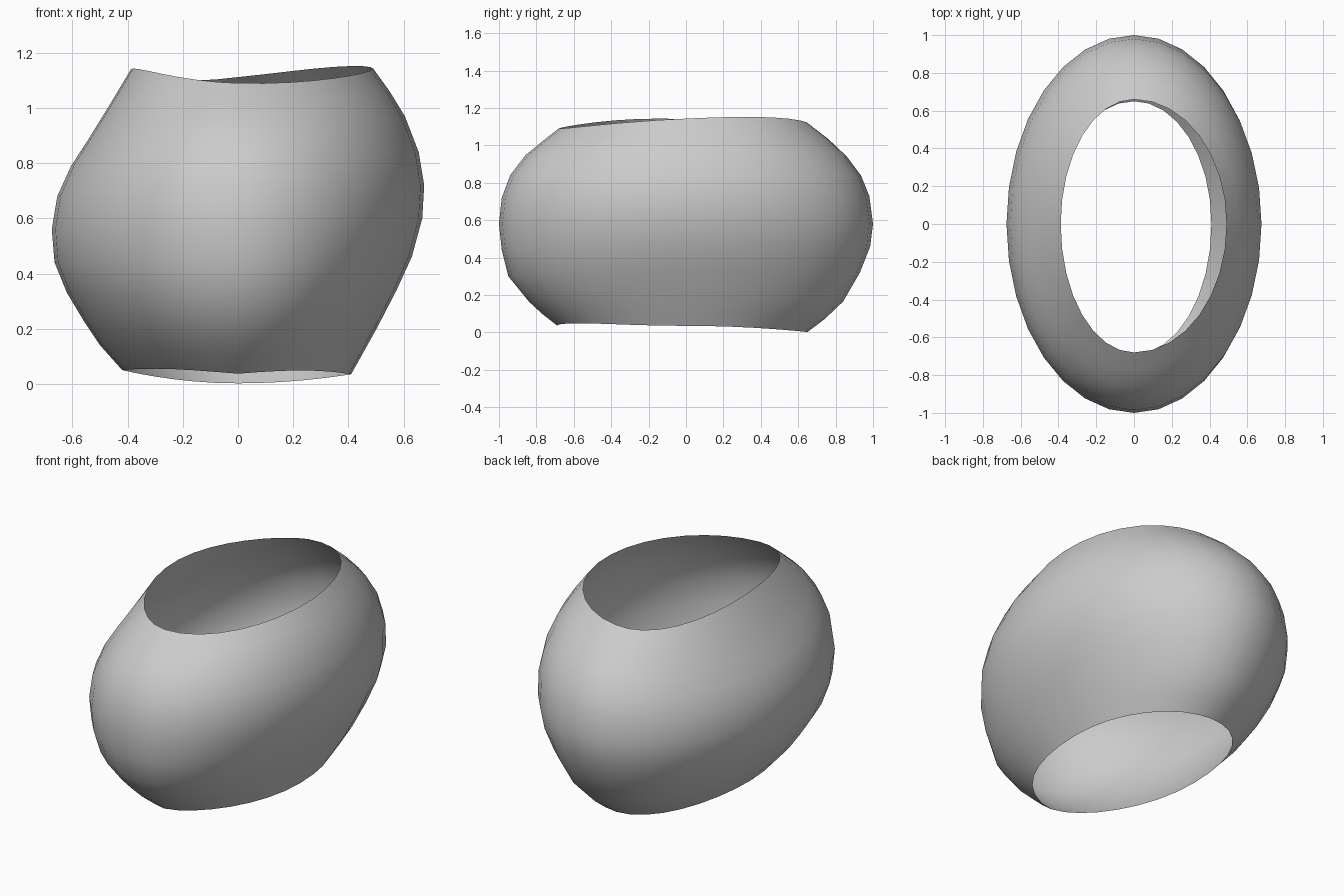
import bpy, bmesh
from math import sin, cos, pi

if "Cube" in bpy.data.objects:
    bpy.data.objects.remove(bpy.data.objects["Cube"])

SEGMENTS = 32

# Side profiles (distance from axis, height), bottom rim to top rim
RIGHT = [(.41, .035), (.455, .115), (.505, .205), (.575, .34), (.63, .46), (.668, .60),
         (.675, .72), (.655, .84), (.605, .97), (.55, 1.06), (.49, 1.143)]
LEFT = [(.42, .05), (.50, .14), (.56, .23), (.62, .33), (.665, .44), (.675, .56),
        (.655, .68), (.605, .79), (.54, .89), (.46, 1.02), (.388, 1.14)]
BACK = [(.65, .002), (.74, .07), (.84, .165), (.93, .32), (.985, .46), (1, .58),
        (.98, .73), (.935, .84), (.86, .94), (.765, 1.03), (.66, 1.112)]
FRONT = [(.69, .037), (.77, .10), (.84, .165), (.95, .30), (.985, .44), (1, .58),
         (.985, .72), (.94, .84), (.86, .945), (.77, 1.02), (.68, 1.09)]
ROWS = len(RIGHT)


def shell_point(row, angle):
    """Blend the two nearest side profiles into an elliptical ring point."""
    c, s = cos(angle), sin(angle)
    rx, zx = (RIGHT if c > 0 else LEFT)[row]
    ry, zy = (BACK if s > 0 else FRONT)[row]
    t = row / (ROWS - 1)
    # wavy rims
    top_wave = (0.015 + 0.009 * s) * sin(2 * angle) * t ** 2
    bottom_wave = 0.016 * max(0, -s) * abs(sin(2 * angle)) * (1 - t) ** 2
    return rx * c, ry * s, zx * c * c + zy * s * s + top_wave + bottom_wave


# Open barrel-shaped shell, single wall
bm = bmesh.new()
rings = [[bm.verts.new(shell_point(r, 2 * pi * k / SEGMENTS)) for k in range(SEGMENTS)]
         for r in range(ROWS)]
for low, high in zip(rings, rings[1:]):
    for k in range(SEGMENTS):
        n = (k + 1) % SEGMENTS
        bm.faces.new((low[k], low[n], high[n], high[k])).smooth = True

mesh = bpy.data.meshes.new("open_shell")
bm.to_mesh(mesh)
bm.free()
shell = bpy.data.objects.new("open_shell", mesh)
bpy.context.collection.objects.link(shell)
